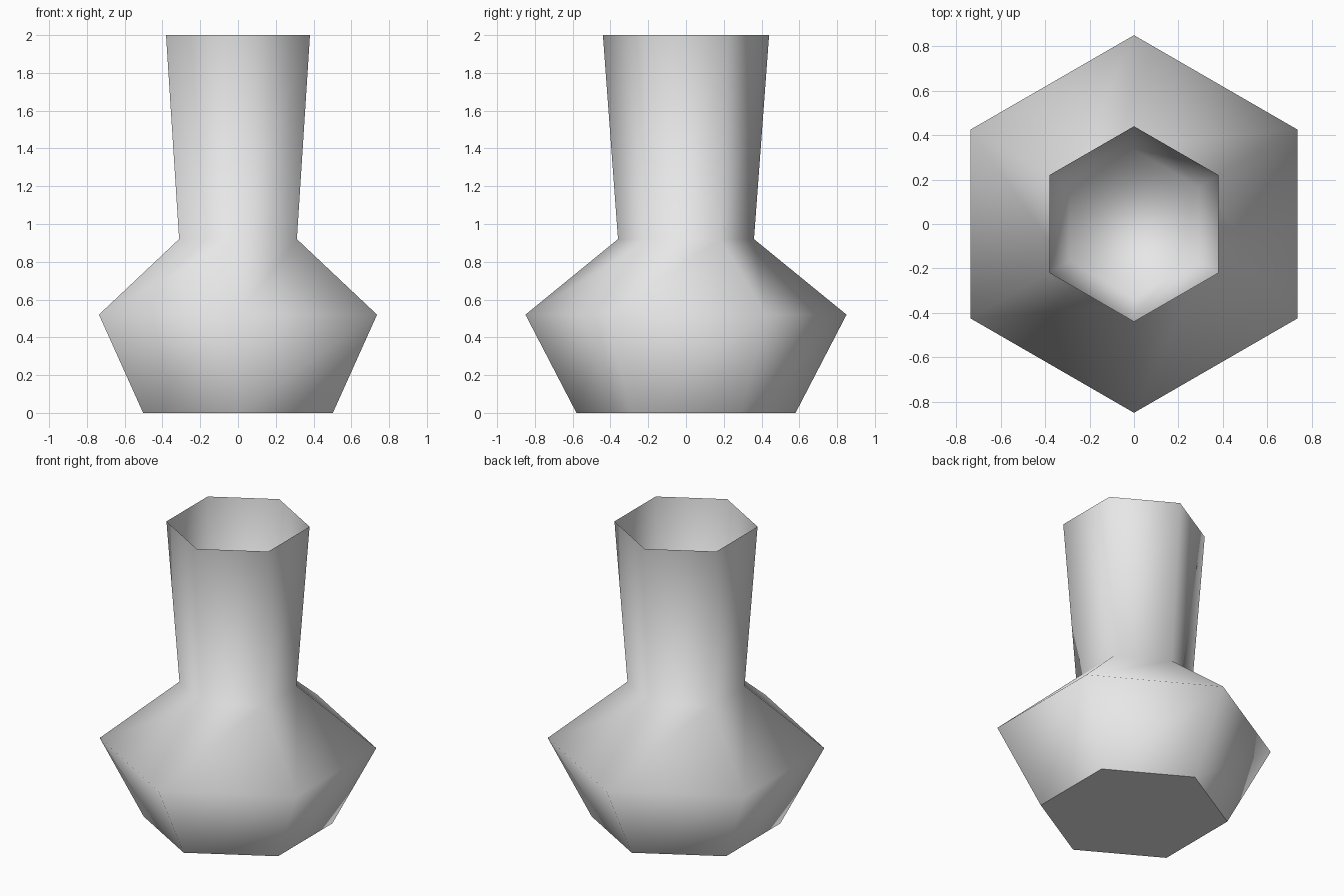
import bpy
import bmesh
from math import cos, sin, pi

cube = bpy.data.objects.get("Cube")
if cube:
    bpy.data.objects.remove(cube)

SIDES = 6
# Profile as (corner radius, height): outside from foot to rim, then down inside the neck
OUTSIDE = [(0.58, 0.0), (0.85, 0.52), (0.36, 0.92), (0.44, 2.0)]
INSIDE = [(0.335, 0.95)]


def make_material(name, rgb):
    mat = bpy.data.materials.new(name)
    mat.use_nodes = True
    color = (*rgb, 1.0)
    mat.diffuse_color = color
    bsdf = mat.node_tree.nodes["Principled BSDF"]
    bsdf.inputs["Base Color"].default_value = color
    bsdf.inputs["Roughness"].default_value = 0.8
    return mat


def ring(bm, radius, z):
    angles = [pi / 2 + 2 * pi * i / SIDES for i in range(SIDES)]
    return [bm.verts.new((radius * cos(a), radius * sin(a), z)) for a in angles]


def sharpen(bm, verts):
    for i in range(SIDES):
        bm.edges.get((verts[i], verts[(i + 1) % SIDES])).smooth = False


# Vase: six-sided shell with a flat base and a closed neck
bm = bmesh.new()
rings = [ring(bm, r, z) for r, z in OUTSIDE + INSIDE]
for low, high in zip(rings, rings[1:]):
    for i in range(SIDES):
        j = (i + 1) % SIDES
        bm.faces.new((low[i], low[j], high[j], high[i]))
base = bm.faces.new(rings[0][::-1])
bm.faces.new(rings[-1])

# Smooth walls, with crisp edges at the foot and the rim
for face in bm.faces:
    face.smooth = True
base.smooth = False
sharpen(bm, rings[0])
sharpen(bm, rings[len(OUTSIDE) - 1])

mesh = bpy.data.meshes.new("vase")
bm.to_mesh(mesh)
bm.free()
mesh.materials.append(make_material("light grey", (0.8, 0.8, 0.8)))
vase = bpy.data.objects.new("vase", mesh)
bpy.context.collection.objects.link(vase)
